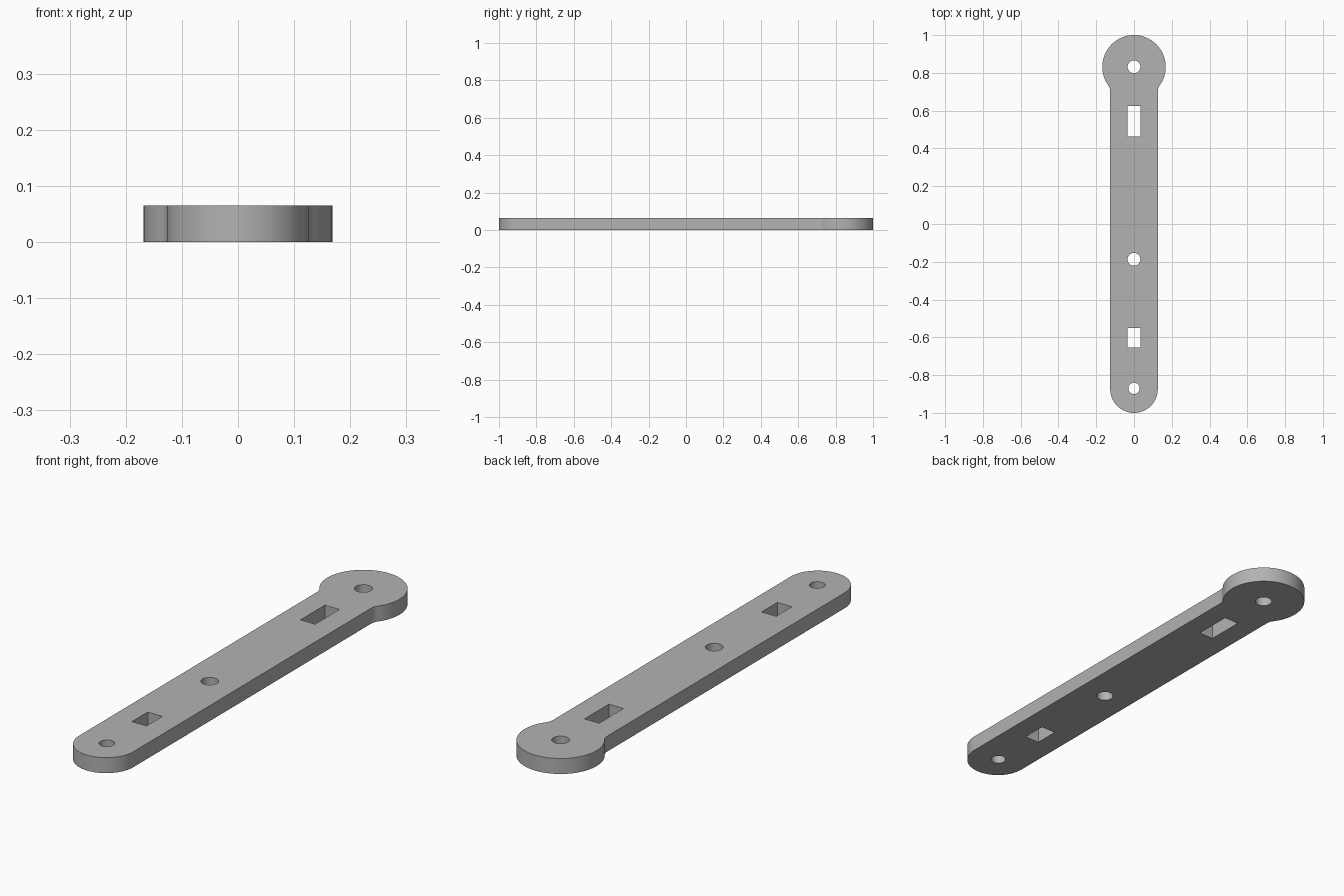
import bpy
import bmesh
from math import pi, sqrt, atan2, cos, sin

cube = bpy.data.objects.get("Cube")
if cube:
    bpy.data.objects.remove(cube, do_unlink=True)

THICK = 0.065
HEAD_Y, HEAD_R = 0.832, 0.168
BODY_R = 0.126
TAIL_Y = BODY_R - 1
FILLET = 0.05
SLOT = 0.034


def arc(cx, cy, r, start, end, steps):
    """Points along an arc, both ends included."""
    angles = [start + (end - start) * i / steps for i in range(steps + 1)]
    return [(cx + r * cos(a), cy + r * sin(a)) for a in angles]


def circle(cy, r):
    return arc(0, cy, r, 0, 2 * pi, 40)[:-1]


def slot(low, high):
    return [(-SLOT, low), (SLOT, low), (SLOT, high), (-SLOT, high)]


# Right half of the outline: rounded tail, neck fillet, round head
neck_x = BODY_R + FILLET
neck_drop = sqrt((HEAD_R + FILLET) ** 2 - neck_x ** 2)
neck_angle = atan2(neck_drop, neck_x)
half = arc(0, TAIL_Y, BODY_R, -pi / 2, 0, 20)
half += arc(neck_x, HEAD_Y - neck_drop, FILLET, pi, pi - neck_angle, 8)
half += arc(0, HEAD_Y, HEAD_R, -neck_angle, pi / 2, 32)[1:]
outline = half + [(-x, y) for x, y in half[-2:0:-1]]

# Pin holes and rectangular slots
loops = [outline,
         circle(HEAD_Y, 0.034), circle(-0.187, 0.034), circle(-0.87, 0.03),
         slot(0.463, 0.625), slot(-0.655, -0.55)]

# Fill the profile around its openings, then give it thickness
bm = bmesh.new()
edges = []
for loop in loops:
    verts = [bm.verts.new((x, y, 0)) for x, y in loop]
    edges += [bm.edges.new((v, verts[i - 1])) for i, v in enumerate(verts)]
bmesh.ops.triangle_fill(bm, edges=edges, use_beauty=True, normal=(0, 0, 1))
result = bmesh.ops.extrude_face_region(bm, geom=bm.faces[:], use_keep_orig=True)
top = [g for g in result["geom"] if isinstance(g, bmesh.types.BMVert)]
bmesh.ops.translate(bm, verts=top, vec=(0, 0, THICK))
bmesh.ops.recalc_face_normals(bm, faces=bm.faces[:])
mesh = bpy.data.meshes.new("link_arm")
bm.to_mesh(mesh)
bm.free()

arm = bpy.data.objects.new("link_arm", mesh)
bpy.context.collection.objects.link(arm)

# Plain grey finish
grey = bpy.data.materials.new("plain_grey")
grey.use_nodes = True
color = (0.45, 0.45, 0.45, 1)
grey.diffuse_color = color
grey.node_tree.nodes["Principled BSDF"].inputs["Base Color"].default_value = color
mesh.materials.append(grey)

# Smooth round walls, sharp rims
bpy.ops.object.select_all(action="DESELECT")
arm.select_set(True)
bpy.context.view_layer.objects.active = arm
bpy.ops.object.shade_smooth_by_angle(angle=pi / 6)
